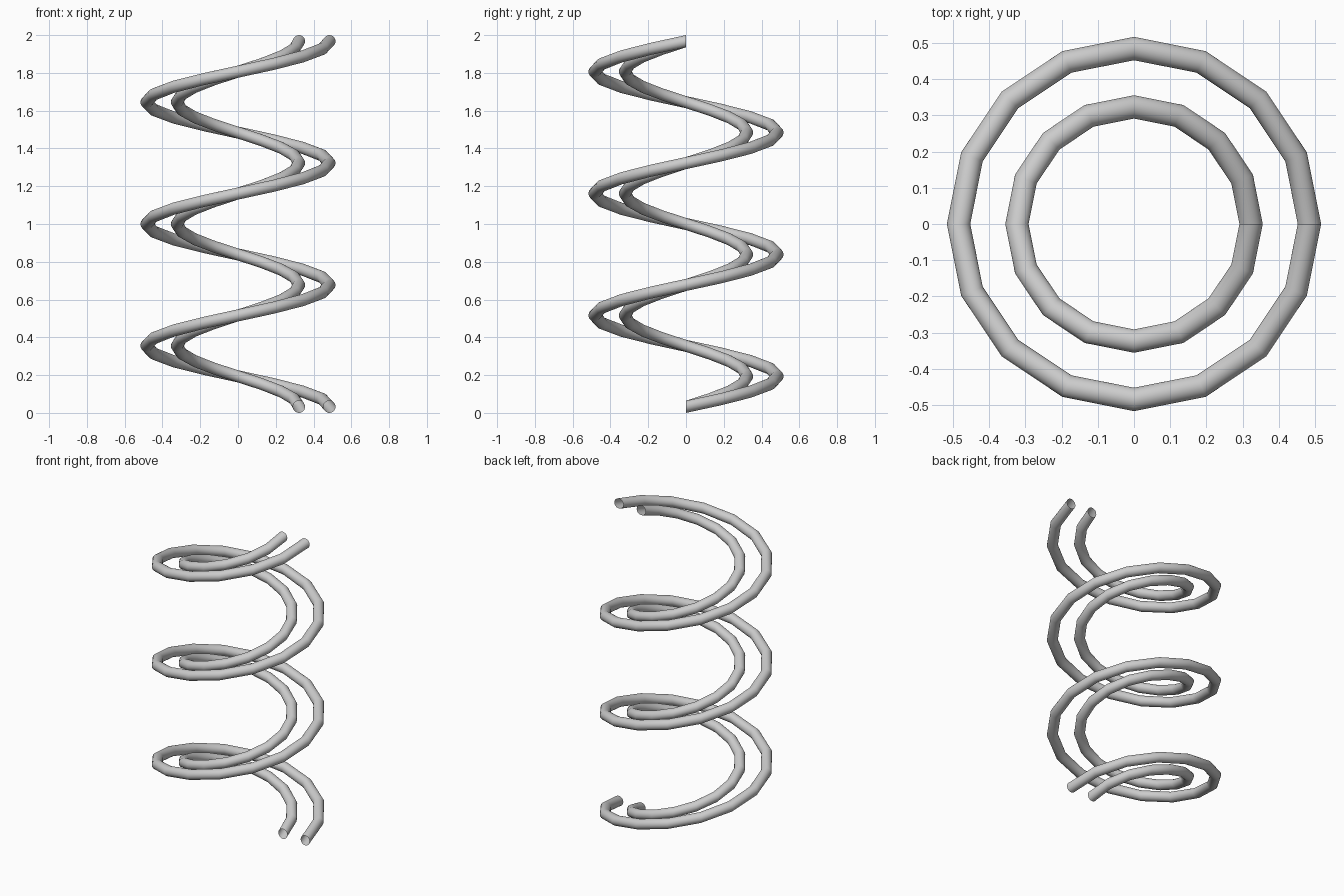
import bpy, bmesh
from math import cos, sin, pi

if "Cube" in bpy.data.objects:
    bpy.data.objects.remove(bpy.data.objects["Cube"])

TURNS, STEPS, SIDES = 3, 16, 32
TUBE = 0.0322
PITCH = (2 - 2 * TUBE) / TURNS


def coil(name, radius):
    """Sweep an upright circle up a right-handed screw, leaving the ends open."""
    bm = bmesh.new()
    rings = []
    for i in range(TURNS * STEPS + 1):
        t = 2 * pi * i / STEPS
        z = TUBE + PITCH * i / STEPS
        ring = []
        for j in range(SIDES):
            a = 2 * pi * j / SIDES
            r = radius + TUBE * cos(a)
            ring.append(bm.verts.new((r * cos(t), r * sin(t), z + TUBE * sin(a))))
        rings.append(ring)
    for lo, hi in zip(rings, rings[1:]):
        for j in range(SIDES):
            k = (j + 1) % SIDES
            bm.faces.new((lo[j], hi[j], hi[k], lo[k])).smooth = True
    mesh = bpy.data.meshes.new(name)
    bm.to_mesh(mesh)
    bm.free()
    obj = bpy.data.objects.new(name, mesh)
    bpy.context.collection.objects.link(obj)
    return obj


# Two concentric spring coils
coil("outer_coil", 0.484)
coil("inner_coil", 0.323)
